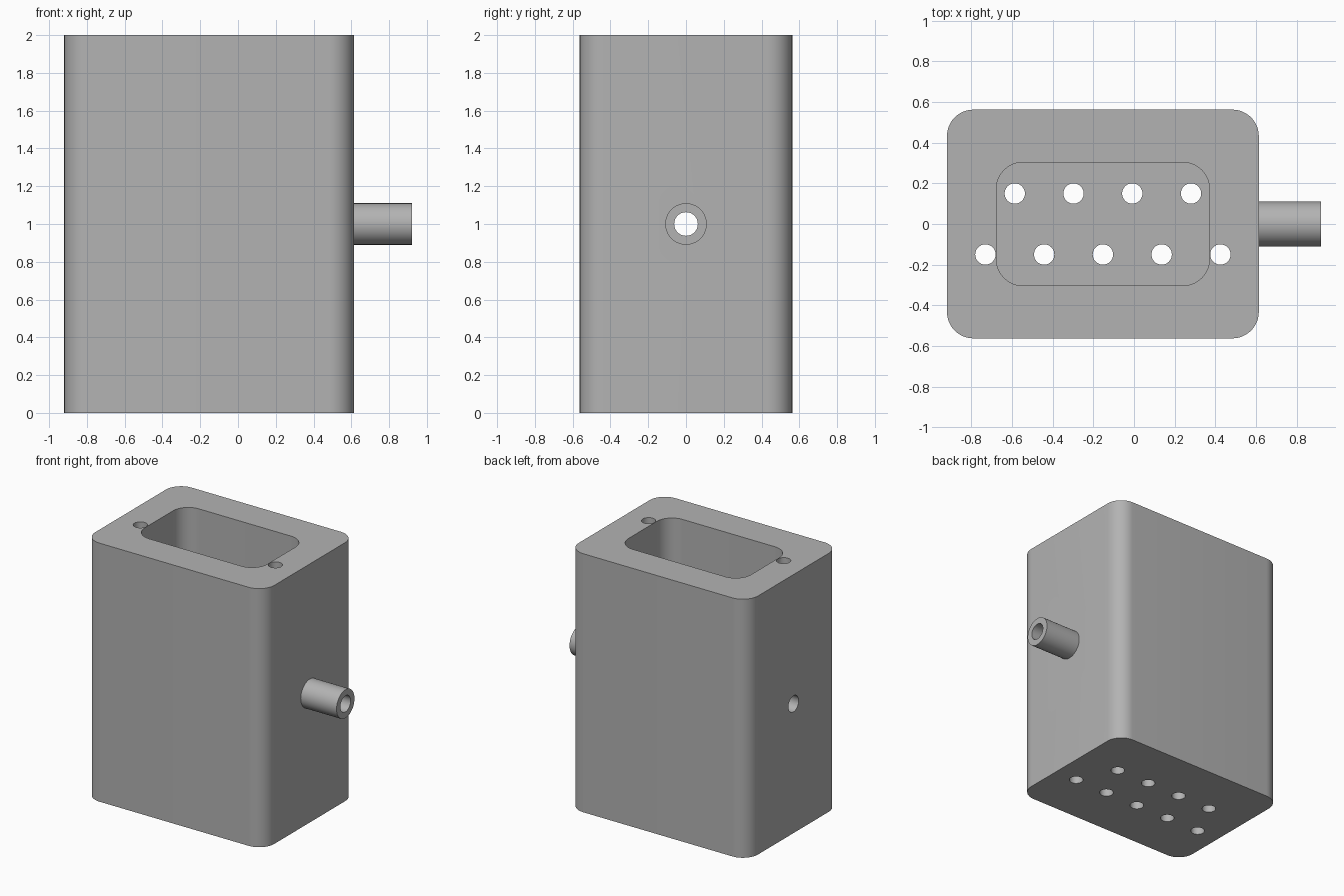
import bpy, bmesh, math
from mathutils import Matrix, Vector

cube = bpy.data.objects.get("Cube")
if cube:
    bpy.data.objects.remove(cube, do_unlink=True)

CX = -0.153      # centre line of the housing
MID = 1.0        # height of the side spout

grey = bpy.data.materials.new("plain grey")
grey.use_nodes = True
colour = (0.45, 0.45, 0.45, 1)
grey.diffuse_color = colour
grey.node_tree.nodes["Principled BSDF"].inputs["Base Color"].default_value = colour


def finish(name, bm, helper):
    bmesh.ops.recalc_face_normals(bm, faces=bm.faces)
    mesh = bpy.data.meshes.new(name)
    bm.to_mesh(mesh)
    bm.free()
    mesh.materials.append(grey)
    obj = bpy.data.objects.new(name, mesh)
    bpy.context.collection.objects.link(obj)
    obj.hide_render = helper
    return obj


def rounded_block(name, half_x, half_y, radius, z0, z1, helper=False, steps=12):
    """Upright block with rounded vertical corners."""
    bm = bmesh.new()
    ring = []
    for corner, (sx, sy) in enumerate(((1, 1), (-1, 1), (-1, -1), (1, -1))):
        for i in range(steps + 1):
            a = math.pi / 2 * (corner + i / steps)
            ring.append(bm.verts.new((CX + sx * (half_x - radius) + radius * math.cos(a),
                                      sy * (half_y - radius) + radius * math.sin(a), z0)))
    base = bm.faces.new(ring)
    top = bmesh.ops.extrude_face_region(bm, geom=[base])["geom"]
    bmesh.ops.translate(bm, vec=(0, 0, z1 - z0),
                        verts=[g for g in top if isinstance(g, bmesh.types.BMVert)])
    return finish(name, bm, helper)


def rod(name, radius, start, end, helper=True):
    """Cylinder between two points."""
    start, end = Vector(start), Vector(end)
    axis = end - start
    turn = axis.to_track_quat("Z", "Y").to_matrix().to_4x4()
    bm = bmesh.new()
    bmesh.ops.create_cone(bm, cap_ends=True, segments=40, radius1=radius, radius2=radius,
                          depth=axis.length,
                          matrix=Matrix.Translation((start + end) / 2) @ turn)
    return finish(name, bm, helper)


def combine(target, tool, operation):
    mod = target.modifiers.new(operation.lower(), "BOOLEAN")
    mod.operation = operation
    mod.solver = "EXACT"
    mod.object = tool
    bpy.context.view_layer.objects.active = target
    bpy.ops.object.modifier_apply(modifier=mod.name)
    bpy.data.objects.remove(tool, do_unlink=True)


# Housing with its side spout
housing = rounded_block("housing", 0.767, 0.5625, 0.13, 0, 2)
combine(housing, rod("spout", 0.11, (0.5, 0, MID), (0.92, 0, MID)), "UNION")

# Deep open pocket, leaving a floor as thick as the walls
combine(housing, rounded_block("pocket", 0.524, 0.303, 0.13, 0.25, 2.2, True), "DIFFERENCE")

# Bore through the spout and both end walls
combine(housing, rod("bore", 0.0625, (-1.2, 0, MID), (1.2, 0, MID)), "DIFFERENCE")

# Two staggered rows of vertical holes
for count, y in ((4, 0.15), (5, -0.15)):
    for i in range(count):
        x = CX + (i - (count - 1) / 2) * 0.289
        combine(housing, rod("hole", 0.05, (x, y, -0.2), (x, y, 2.2)), "DIFFERENCE")

# Smooth round walls, sharp rims
bpy.ops.object.select_all(action="DESELECT")
housing.select_set(True)
bpy.context.view_layer.objects.active = housing
bpy.ops.object.shade_smooth_by_angle(angle=math.radians(30))
